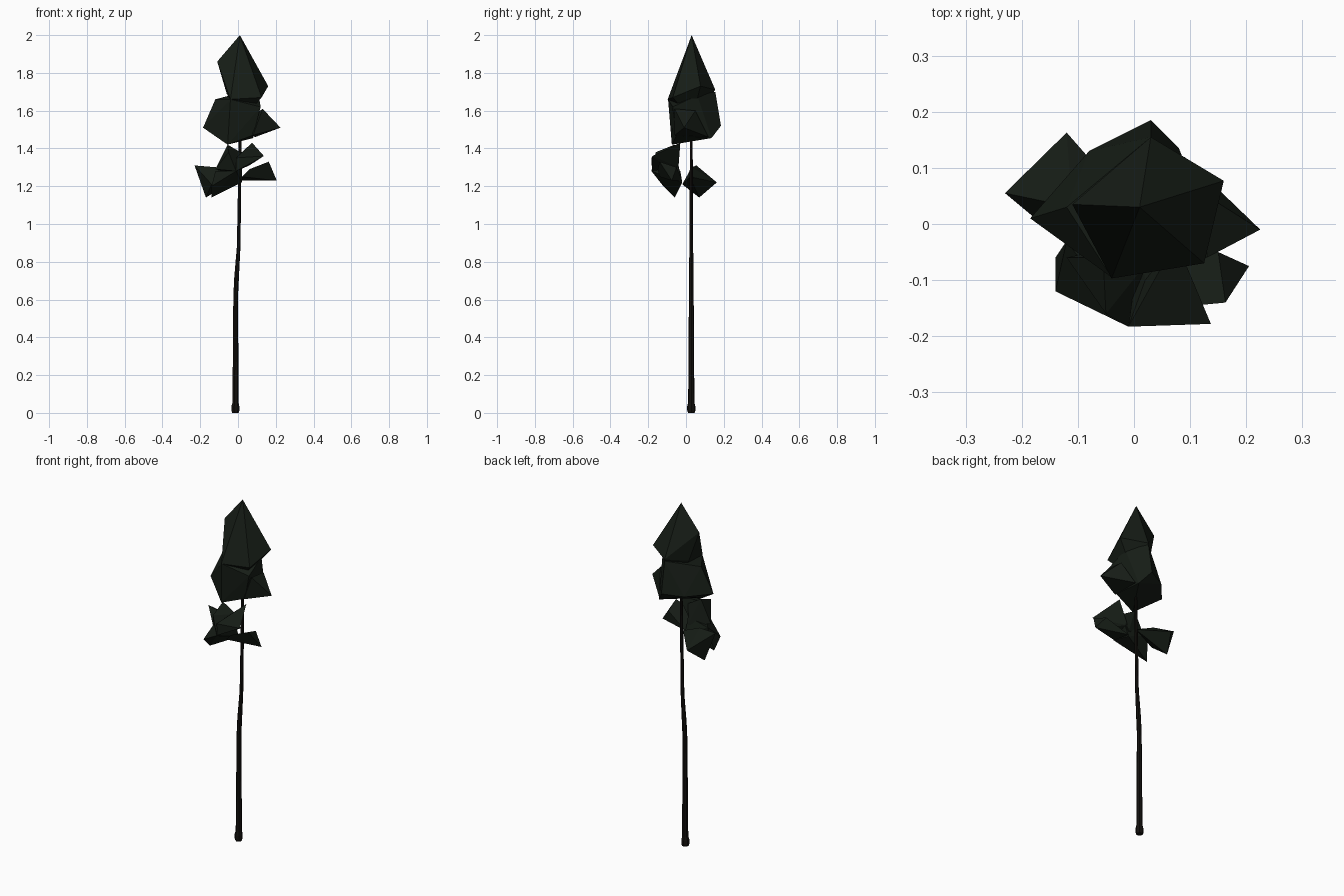
import bpy, bmesh, math


def material(name, color):
    m = bpy.data.materials.new(name)
    m.diffuse_color = (*color, 1)
    return m


BARK = material("bark", (0.006, 0.005, 0.004))
LEAF = material("needles", (0.008, 0.012, 0.008))


def finish(bm, name, mat):
    bmesh.ops.recalc_face_normals(bm, faces=bm.faces)
    mesh = bpy.data.meshes.new(name)
    bm.to_mesh(mesh)
    bm.free()
    mesh.materials.append(mat)
    obj = bpy.data.objects.new(name, mesh)
    bpy.context.collection.objects.link(obj)
    return obj


def clump(name, points):
    """Faceted foliage mass: convex hull of a few corner points."""
    bm = bmesh.new()
    for p in points:
        bm.verts.new(p)
    res = bmesh.ops.convex_hull(bm, input=bm.verts)
    junk = {v for v in res["geom_interior"] + res["geom_unused"]
            if isinstance(v, bmesh.types.BMVert)}
    bmesh.ops.delete(bm, geom=list(junk), context='VERTS')
    return finish(bm, name, LEAF)


def loft(name, stations, sides, y):
    """Tapered trunk: (x, z, radius) rings joined with flat sides."""
    bm = bmesh.new()
    rings = []
    for x, z, r in stations:
        angles = [2 * math.pi * i / sides for i in range(sides)]
        rings.append([bm.verts.new((x + r * math.cos(a), y + r * math.sin(a), z))
                      for a in angles])
    for a, b in zip(rings, rings[1:]):
        for i in range(sides):
            j = (i + 1) % sides
            bm.faces.new((a[i], a[j], b[j], b[i]))
    bm.faces.new(rings[0])
    bm.faces.new(rings[-1])
    return finish(bm, name, BARK)


# Slender trunk with a small root flare and a slight bend
loft("trunk", [(-0.015, 0, 0.018), (-0.015, 0.012, 0.022), (-0.015, 0.035, 0.022),
               (-0.014, 0.055, 0.017), (-0.013, 0.62, 0.013), (-0.008, 0.72, 0.013),
               (0.003, 0.88, 0.010), (0.008, 1.2, 0.009), (0.012, 1.6, 0.006)], 7, 0.028)

# Pointed crown
clump("crown_top", [(0.01, 0.03, 2.0), (-0.11, 0.035, 1.86), (-0.04, -0.097, 1.66),
                    (0.125, -0.07, 1.67), (0.16, 0.077, 1.73), (0.03, 0.155, 1.71),
                    (-0.06, 0.06, 1.69), (0.02, 0.03, 1.55)])

# Wider skirt under the crown
clump("crown_skirt", [(-0.12, 0.03, 1.66), (0.11, 0.06, 1.68), (-0.04, -0.095, 1.66),
                      (-0.185, 0.01, 1.51), (-0.055, -0.075, 1.42), (0.03, 0.185, 1.52),
                      (-0.08, 0.13, 1.51), (0.08, 0.135, 1.455), (0.12, -0.07, 1.62),
                      (0.03, 0.155, 1.70), (0.08, -0.05, 1.47)])
clump("crown_spur", [(0.225, -0.01, 1.51), (0.13, -0.06, 1.61), (0.13, 0.05, 1.60),
                     (0.08, -0.06, 1.47), (0.09, 0.12, 1.46), (0.05, 0.0, 1.55)])

# Lower branch masses
clump("lower_left_branch", [(-0.23, 0.055, 1.31), (-0.12, 0.163, 1.22), (-0.17, 0.07, 1.14),
                            (0.005, 0.02, 1.25), (-0.11, 0.03, 1.30),
                            (-0.14, -0.02, 1.21)])
clump("lower_front_branch", [(-0.14, -0.06, 1.14), (-0.14, -0.12, 1.20), (-0.12, -0.03, 1.28),
                             (-0.01, -0.183, 1.28), (0.02, -0.02, 1.22),
                             (0.02, -0.05, 1.30)])
clump("lower_front_tuft", [(-0.055, -0.06, 1.42), (-0.05, -0.16, 1.38), (-0.12, -0.06, 1.29),
                           (-0.01, -0.183, 1.28), (0.03, -0.06, 1.37), (0.01, -0.03, 1.26)])
clump("lower_upright_tuft", [(0.137, -0.178, 1.36), (0.075, -0.03, 1.43), (0.02, -0.10, 1.38),
                             (0.06, -0.12, 1.31), (-0.01, -0.183, 1.35),
                             (-0.01, -0.18, 1.28), (0.01, -0.04, 1.30)])
clump("lower_right_branch", [(0.205, -0.075, 1.23), (0.163, -0.14, 1.33), (0.06, -0.15, 1.29),
                             (0.02, -0.02, 1.23), (0.02, -0.14, 1.25),
                             (0.15, -0.05, 1.30)])
